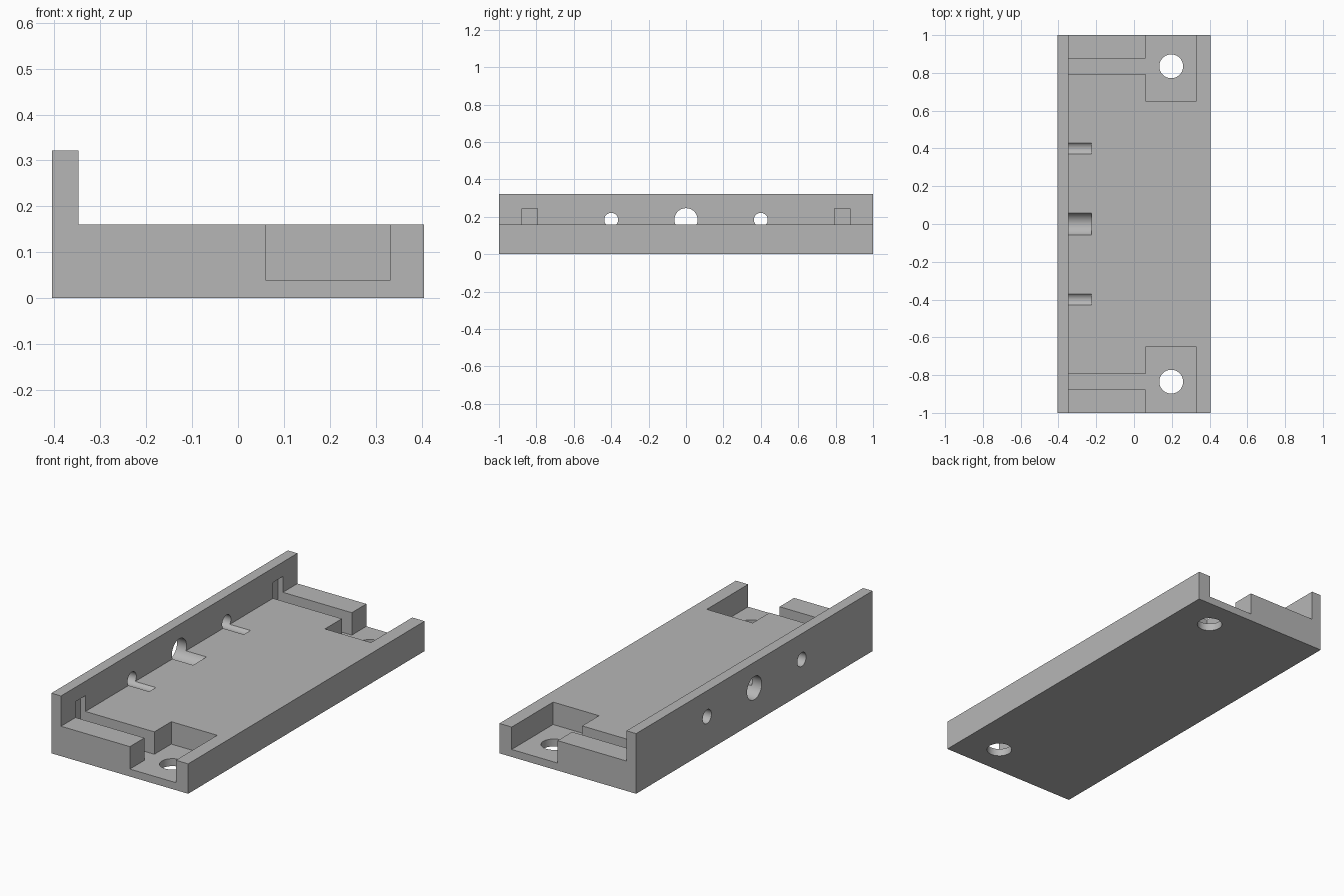
import bpy, bmesh
from mathutils import Matrix, Vector

cube = bpy.data.objects.get("Cube")
if cube:
    bpy.data.objects.remove(cube, do_unlink=True)

grey = bpy.data.materials.new("plain grey")
grey.use_nodes = True
colour = (0.47, 0.47, 0.47, 1)
grey.diffuse_color = colour
grey.node_tree.nodes["Principled BSDF"].inputs["Base Color"].default_value = colour


def add_object(name, bm):
    bmesh.ops.recalc_face_normals(bm, faces=bm.faces)
    mesh = bpy.data.meshes.new(name)
    bm.to_mesh(mesh)
    bm.free()
    mesh.materials.append(grey)
    obj = bpy.data.objects.new(name, mesh)
    bpy.context.collection.objects.link(obj)
    return obj


def prism(name, points, sweep):
    """Extrude a closed outline along a vector."""
    bm = bmesh.new()
    face = bm.faces.new([bm.verts.new(p) for p in points])
    new = bmesh.ops.extrude_face_region(bm, geom=[face])["geom"]
    verts = [v for v in new if isinstance(v, bmesh.types.BMVert)]
    bmesh.ops.translate(bm, verts=verts, vec=Vector(sweep))
    return add_object(name, bm)


def cylinder(name, radius, length, centre, axis):
    bm = bmesh.new()
    turn = Matrix.Rotation(1.5707963, 4, "Y") if axis == "X" else Matrix()
    bmesh.ops.create_cone(bm, cap_ends=True, segments=64, radius1=radius,
                          radius2=radius, depth=length,
                          matrix=Matrix.Translation(centre) @ turn)
    return add_object(name, bm)


def cut(body, cutter):
    cutter.hide_render = True
    mod = body.modifiers.new(cutter.name, "BOOLEAN")
    mod.operation = "DIFFERENCE"
    mod.solver = "EXACT"
    mod.object = cutter
    bpy.context.view_layer.objects.active = body
    bpy.ops.object.modifier_apply(modifier=mod.name)
    bpy.data.objects.remove(cutter, do_unlink=True)


# Base plate with upright wall, swept along its length
half, wall, deck, top = 0.405, -0.348, 0.16, 0.322
profile = [(-half, 0), (half, 0), (half, deck), (wall, deck), (wall, top), (-half, top)]
body = prism("bracket_body", [(x, -1, z) for x, z in profile], (0, 2, 0))

# Corner pockets, each joined to a narrow channel notched into the wall
plan = [(0.06, 1.1), (0.332, 1.1), (0.332, 0.65), (0.06, 0.65),
        (0.06, 0.793), (-0.378, 0.793), (-0.378, 0.877), (0.06, 0.877)]
for side in (-1, 1):
    cut(body, prism("pocket_cutter", [(x, side * y, 0.04) for x, y in plan], (0, 0, 0.205)))
    cut(body, cylinder("screw_hole_cutter", 0.063, 0.5, (0.197, side * 0.835, 0), "Z"))

# Cable holes through the wall, continuing as shallow grooves in the deck
for y, radius in ((-0.4, 0.037), (0, 0.062), (0.4, 0.037)):
    start, end = -0.5, -0.226
    cut(body, cylinder("cable_hole_cutter", radius, end - start,
                       ((start + end) / 2, y, 0.184), "X"))

# Smooth bores, sharp edges
bpy.ops.object.select_all(action="DESELECT")
body.select_set(True)
bpy.context.view_layer.objects.active = body
bpy.ops.object.shade_smooth_by_angle(angle=0.5)
